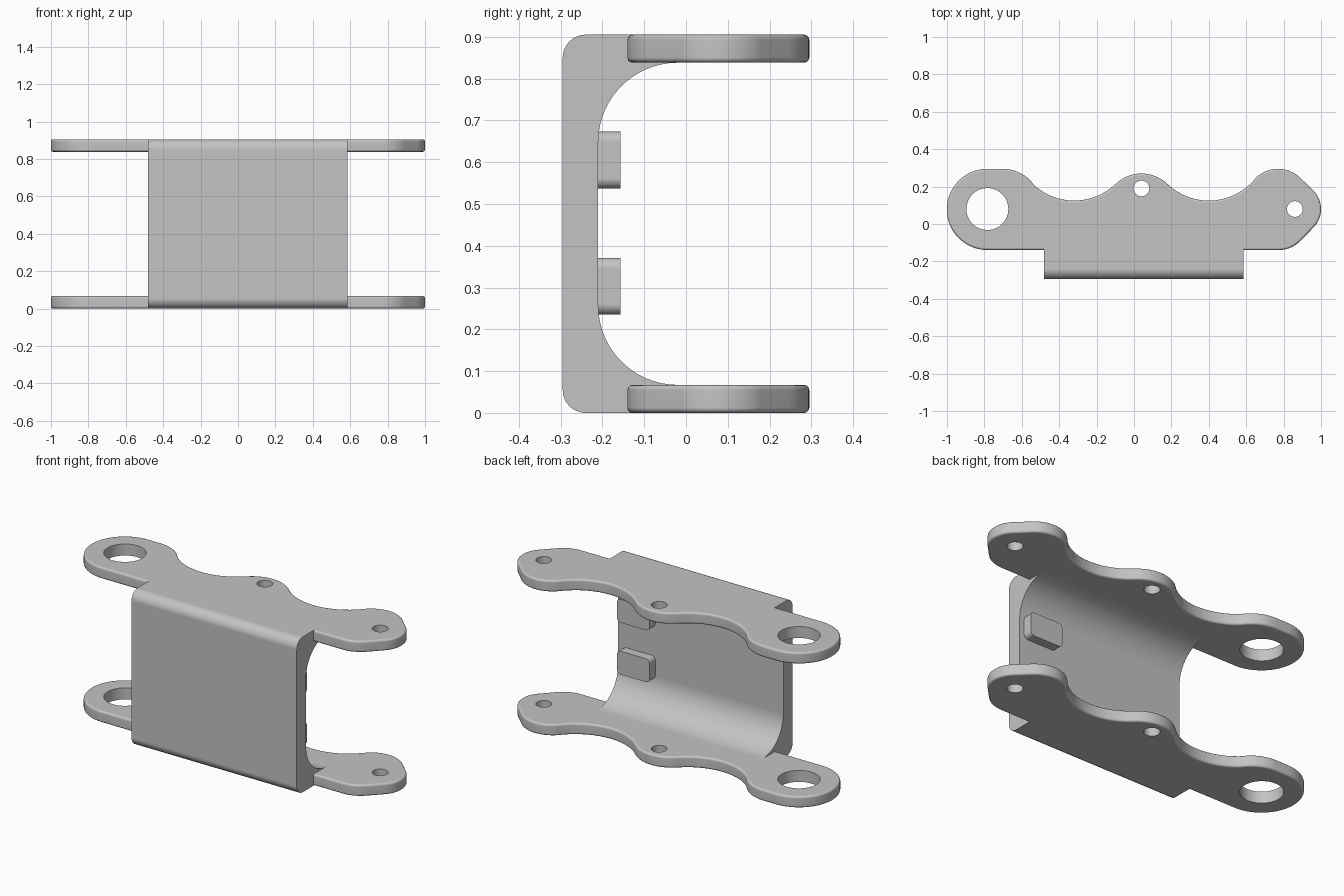
import bpy, bmesh
from math import sin, cos, radians

cube = bpy.data.objects.get("Cube")
if cube:
    bpy.data.objects.remove(cube, do_unlink=True)

grey = bpy.data.materials.new("light grey")
grey.use_nodes = True
grey.diffuse_color = (0.55, 0.55, 0.55, 1)
grey.node_tree.nodes["Principled BSDF"].inputs["Base Color"].default_value = (0.55, 0.55, 0.55, 1)

HEIGHT, THICK = 0.905, 0.067
X_MIN, X_MAX = -0.48, 0.585


def arc(cx, cy, r, start, end):
    """Points along an arc, angles in degrees."""
    n = max(2, round(abs(end - start) / 6))
    angles = [radians(start + (end - start) * i / n) for i in range(n + 1)]
    return [(cx + r * cos(a), cy + r * sin(a)) for a in angles]


def prism(name, points, low, high, place, rim=0.0):
    """Extrude a closed 2D outline; place maps (u, v, w) to x, y, z."""
    bm = bmesh.new()
    base = bm.faces.new([bm.verts.new(place(u, v, low)) for u, v in points])
    top = bmesh.ops.extrude_face_region(bm, geom=[base])["geom"]
    shift = [b - a for a, b in zip(place(0, 0, low), place(0, 0, high))]
    bmesh.ops.translate(bm, vec=shift, verts=[g for g in top if isinstance(g, bmesh.types.BMVert)])
    bmesh.ops.recalc_face_normals(bm, faces=bm.faces)
    if rim:
        edges = [e for e in bm.edges if any(len(f.verts) > 4 for f in e.link_faces)]
        bmesh.ops.bevel(bm, geom=edges, offset=rim, segments=3, profile=0.5, affect="EDGES")
    mesh = bpy.data.meshes.new(name)
    bm.to_mesh(mesh)
    bm.free()
    mesh.materials.append(grey)
    obj = bpy.data.objects.new(name, mesh)
    bpy.context.collection.objects.link(obj)
    return obj


def activate(obj):
    bpy.ops.object.select_all(action="DESELECT")
    obj.select_set(True)
    bpy.context.view_layer.objects.active = obj


def combine(target, other, operation):
    """Apply a boolean and remove the other object."""
    activate(target)
    mod = target.modifiers.new("boolean", "BOOLEAN")
    mod.object, mod.operation, mod.solver = other, operation, "EXACT"
    bpy.ops.object.modifier_apply(modifier=mod.name)
    bpy.data.objects.remove(other, do_unlink=True)


def finish(obj):
    activate(obj)
    bpy.ops.object.shade_smooth_by_angle(angle=radians(32))
    mod = obj.modifiers.new("even shading", "WEIGHTED_NORMAL")
    mod.keep_sharp = True


def along_x(u, v, w):
    return (w, u, v)


def along_y(u, v, w):
    return (u, w, v)


def along_z(u, v, w):
    return (u, v, w)


# Channel: outer rounded back, inner wall with large fillets
FRONT, INNER, CORNER, FILLET = -0.295, -0.21, 0.055, 0.19
profile = arc(FRONT + CORNER, CORNER, CORNER, 270, 180)
profile += arc(FRONT + CORNER, HEIGHT - CORNER, CORNER, 180, 90)
profile += [(INNER + FILLET, HEIGHT)]
profile += arc(INNER + FILLET, HEIGHT - THICK - FILLET, FILLET, 90, 180)
profile += arc(INNER + FILLET, THICK + FILLET, FILLET, 180, 270)
profile += [(INNER + FILLET, 0)]
bracket = prism("bracket", profile, X_MIN, X_MAX, along_x)

# Wavy plate outline: large eye, three lobes and a blunt tip
outline = arc(-0.784, 0.078, 0.217, 270, 90)
outline += arc(-0.70, 0.095, 0.20, 90, 42.6)
outline += arc(-0.32, 0.445, 0.32, 222.6, 313.8)[1:]
outline += arc(0.04, 0.07, 0.20, 133.8, 46.2)[1:]
outline += arc(0.40, 0.445, 0.32, 226.2, 319.1)[1:]
outline += arc(0.77, 0.125, 0.17, 139.1, 45)[1:]
outline += arc(0.86, 0.08, 0.14, 45, -45)
outline += arc(0.77, 0.03, 0.17, -45, -90)

# Bottom and top plates with rounded rims
for name, low in (("bottom_plate", 0), ("top_plate", HEIGHT - THICK)):
    plate = prism(name, outline, low, low + THICK, along_z, rim=0.012)
    combine(bracket, plate, "UNION")

# Holes through both plates
for x, y, r in ((-0.784, 0.08, 0.112), (0.04, 0.19, 0.042), (0.86, 0.08, 0.042)):
    cutter = prism("hole_cutter", arc(x, y, r, 0, 360)[:-1], -0.1, HEIGHT + 0.1, along_z)
    cutter.hide_render = True
    combine(bracket, cutter, "DIFFERENCE")
finish(bracket)

# Two small rounded tabs on the inner wall
for name, z in (("lower_tab", 0.303), ("upper_tab", 0.605)):
    x, half_x, half_z, r = 0.45, 0.105, 0.068, 0.025
    points = []
    for i, (sx, sz) in enumerate(((1, 1), (-1, 1), (-1, -1), (1, -1))):
        points += arc(x + sx * (half_x - r), z + sz * (half_z - r), r, 90 * i, 90 * i + 90)
    finish(prism(name, points, INNER - 0.01, -0.157, along_y))
